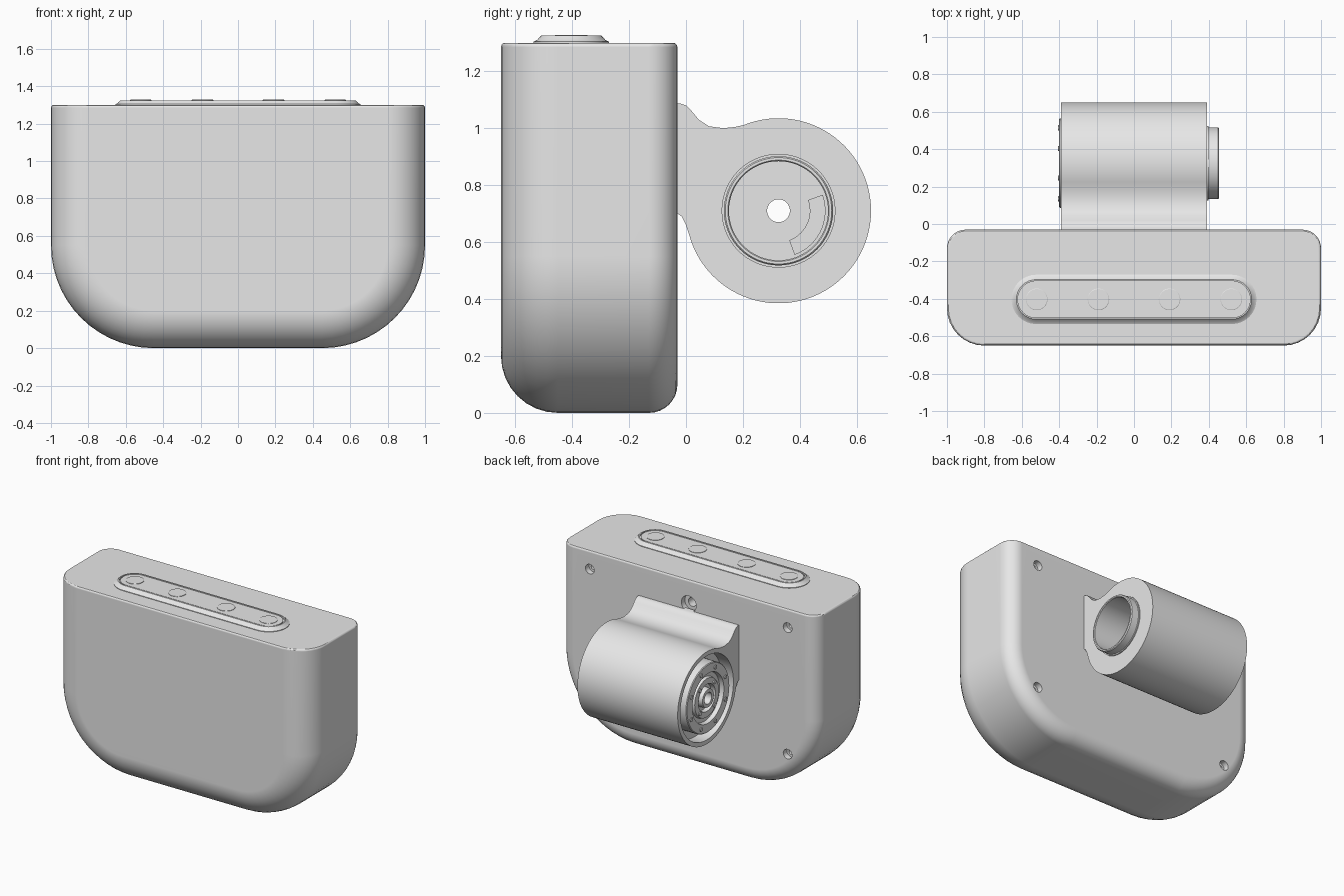
import bpy
import bmesh
from math import sin, cos, pi, radians
from mathutils import Vector

cube = bpy.data.objects.get("Cube")
if cube:
    bpy.data.objects.remove(cube, do_unlink=True)

grey = bpy.data.materials.new("light grey plastic")
grey.use_nodes = True
COLOUR = (0.8, 0.8, 0.8, 1)
grey.diffuse_color = COLOUR
grey.node_tree.nodes["Principled BSDF"].inputs["Base Color"].default_value = COLOUR

AXIS_Y, AXIS_Z, DRUM_R = 0.325, 0.71, 0.325    # drum axis runs along x
TOP = 1.3


def loft(name, rings, wrap=False):
    """Bridge closed rings of points; cap the ends unless the rings wrap round."""
    bm = bmesh.new()
    loops = [[bm.verts.new(p) for p in ring] for ring in rings]
    pairs = list(zip(loops, loops[1:]))
    if wrap:
        pairs.append((loops[-1], loops[0]))
    else:
        bm.faces.new(loops[0])
        bm.faces.new(loops[-1])
    for a, b in pairs:
        for i in range(len(a)):
            bm.faces.new((a[i - 1], a[i], b[i], b[i - 1]))
    bmesh.ops.recalc_face_normals(bm, faces=bm.faces)
    mesh = bpy.data.meshes.new(name)
    bm.to_mesh(mesh)
    bm.free()
    obj = bpy.data.objects.new(name, mesh)
    bpy.context.collection.objects.link(obj)
    mesh.materials.append(grey)
    return obj


def turned_x(name, profile, wrap=False, y=AXIS_Y, z=AXIS_Z, n=64):
    """Turn (x, radius) pairs about an axis parallel to x."""
    turn = [2 * pi * i / n for i in range(n)]
    return loft(name, [[(x, y + r * cos(t), z + r * sin(t)) for t in turn]
                       for x, r in profile], wrap)


def turned_y(name, profile, x, z, n=24):
    """Turn (y, radius) pairs about an axis parallel to y."""
    turn = [2 * pi * i / n for i in range(n)]
    return loft(name, [[(x + r * cos(t), y, z + r * sin(t)) for t in turn]
                       for y, r in profile])


def activate(obj):
    bpy.ops.object.select_all(action='DESELECT')
    obj.select_set(True)
    bpy.context.view_layer.objects.active = obj


def cut(obj, cutter):
    cutter.hide_render = True
    mod = obj.modifiers.new("cut", 'BOOLEAN')
    mod.operation = 'DIFFERENCE'
    mod.solver = 'EXACT'
    mod.object = cutter
    activate(obj)
    bpy.ops.object.modifier_apply(modifier=mod.name)
    bpy.data.objects.remove(cutter, do_unlink=True)


def smooth(obj):
    activate(obj)
    bpy.ops.object.shade_smooth_by_angle(angle=radians(30))
    mod = obj.modifiers.new("weighted normals", 'WEIGHTED_NORMAL')
    mod.keep_sharp = True


# Housing: U-shaped outline, inset along y to round the front and back edges
def housing_ring(y, d, steps=14):
    r = 0.55 - d
    arc = [(0.45 + r * cos(pi / 2 * i / steps), 0.55 - r * sin(pi / 2 * i / steps))
           for i in range(steps + 1)]
    half = [(1 - d, TOP)] + arc
    return [(x, y, z) for x, z in half] + [(-x, y, z) for x, z in reversed(half)]


FRONT, BACK, FRONT_R, BACK_R = -0.65, -0.03, 0.2, 0.1
angles = [pi / 2 * i / 8 for i in range(9)]
rings = [housing_ring(FRONT + FRONT_R * (1 - cos(a)), FRONT_R * (1 - sin(a))) for a in angles]
rings += [housing_ring(BACK - BACK_R * (1 - cos(a)), BACK_R * (1 - sin(a)))
          for a in reversed(angles)]
housing = loft("housing", rings)

# Soften the rim of the flat top
bm = bmesh.new()
bm.from_mesh(housing.data)
top_faces = [f for f in bm.faces if all(abs(v.co.z - TOP) < 1e-4 for v in f.verts)]
top = bmesh.ops.dissolve_faces(bm, faces=top_faces)["region"][0]
bmesh.ops.bevel(bm, geom=list(top.edges), offset=0.015, segments=3, profile=0.5,
                affect='EDGES')
bm.to_mesh(housing.data)
bm.free()

# Stepped screw holes in the back, and a larger socket in the middle
screws = [(x, z, 1) for x in (-0.77, 0.77) for z in (0.28, 1.17)] + [(0, 1.13, 1.7)]
for x, z, k in screws:
    cut(housing, turned_y("screw_cutter", [(0.02, 0.034 * k), (-0.07, 0.034 * k),
                                           (-0.07, 0.018 * k), (-0.14, 0.018 * k)], x, z))
smooth(housing)


# Control strip: stadium plate with a groove inside its sloping rim
def stadium(z, d, steps=16):
    r = 0.132 - d
    pts = []
    for side, start in ((1, -pi / 2), (-1, pi / 2)):
        for i in range(steps + 1):
            t = start + pi * i / steps
            pts.append((side * 0.523 + r * cos(t), -0.403 + r * sin(t), z))
    return pts


strip = loft("control_strip", [stadium(z, d) for z, d in (
    (1.29, 0), (1.304, 0), (1.31, 0.012), (1.325, 0.026), (1.325, 0.034),
    (1.315, 0.034), (1.315, 0.041), (1.323, 0.041))])
smooth(strip)

# Four flush buttons
for i, x in enumerate((-0.52, -0.19, 0.19, 0.52)):
    turn = [2 * pi * k / 32 for k in range(32)]
    button = loft(f"button_{i + 1}", [
        [(x + r * cos(t), -0.403 + r * sin(t), z) for t in turn]
        for z, r in ((1.31, 0.058), (1.326, 0.058), (1.328, 0.055))])
    smooth(button)

# Pivot arm: drum blended into the back of the housing
outline = [(-0.05, 1.088), (-0.02, 1.087), (0, 1.08), (0.02, 1.06), (0.045, 1.03),
           (0.08, 1.007), (0.13, 1.0), (0.17, 1.004)]
outline += [(AXIS_Y + DRUM_R * cos(radians(a)), AXIS_Z + DRUM_R * sin(radians(a)))
            for a in range(112, -161, -4)]
outline += [(0, 0.66), (-0.015, 0.69), (-0.05, 0.715)]
arm = loft("pivot_arm", [[(x, y, z) for y, z in outline] for x in (-0.39, 0.39)])

# Stepped bore: wide pocket, shaft hole, deep socket
cut(arm, turned_x("bore_cutter", [(-0.6, 0.295), (-0.3, 0.295), (-0.3, 0.04),
                                  (0.1, 0.04), (0.1, 0.175), (0.6, 0.175)]))
smooth(arm)

# Collar around the socket
collar = turned_x("socket_collar", [(0.37, 0.2), (0.397, 0.2), (0.397, 0.192),
                                    (0.448, 0.192), (0.455, 0.187), (0.455, 0.178),
                                    (0.45, 0.174), (0.37, 0.174)], wrap=True)
smooth(collar)

# Curved stop inside the socket
sweep = [radians(a) for a in range(-70, 21, 6)]
stop = [(r * cos(t), r * sin(t)) for r, ts in ((0.165, sweep), (0.11, sweep[::-1])) for t in ts]
smooth(loft("socket_stop", [[(x, AXIS_Y + y, AXIS_Z + z) for y, z in stop]
                            for x in (0.09, 0.25)]))

# Rotor with concentric steps in the wide pocket
rotor = turned_x("rotor", [(-0.29, 0.24), (-0.395, 0.24), (-0.4, 0.235), (-0.4, 0.175),
                           (-0.37, 0.17), (-0.37, 0.14), (-0.39, 0.135), (-0.39, 0.095),
                           (-0.36, 0.09), (-0.36, 0.068), (-0.4, 0.063), (-0.4, 0.04),
                           (-0.29, 0.04)], wrap=True)
smooth(rotor)

# Bolt heads on the rotor flange and hub ring
for count, radius, size, face in ((8, 0.205, 0.014, -0.406), (4, 0.115, 0.014, -0.398)):
    for i in range(count):
        t = 2 * pi * (i + 0.5) / count
        bolt = turned_x("rotor_bolt", [(-0.37, size), (face, size)],
                        y=AXIS_Y + radius * cos(t), z=AXIS_Z + radius * sin(t), n=12)
        smooth(bolt)
